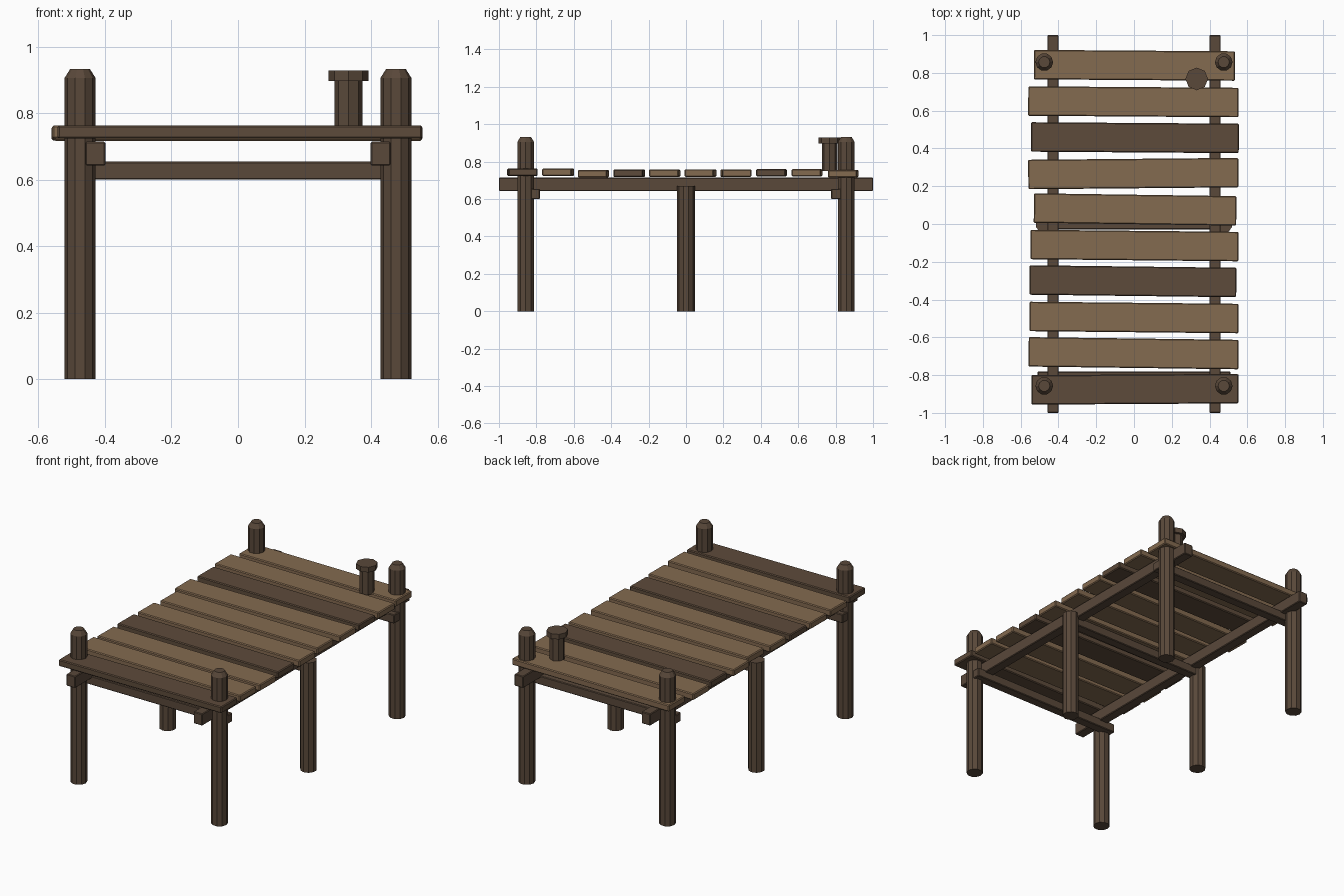
import bpy, bmesh, math
from mathutils import Matrix

if "Cube" in bpy.data.objects:
    bpy.data.objects.remove(bpy.data.objects["Cube"])


def material(name, rgb):
    m = bpy.data.materials.new(name)
    m.diffuse_color = (*rgb, 1)
    m.use_nodes = True
    m.node_tree.nodes["Principled BSDF"].inputs["Base Color"].default_value = m.diffuse_color
    return m


LIGHT = material("light_wood", (0.23, 0.145, 0.08))
DARK = material("dark_wood", (0.11, 0.07, 0.043))
FRAME = material("frame_wood", (0.10, 0.065, 0.042))


def finish(name, bm, mat, loc, rot=0):
    bmesh.ops.recalc_face_normals(bm, faces=bm.faces[:])
    me = bpy.data.meshes.new(name)
    bm.to_mesh(me)
    bm.free()
    me.materials.append(mat)
    ob = bpy.data.objects.new(name, me)
    ob.location = loc
    ob.rotation_euler.z = rot
    bpy.context.collection.objects.link(ob)
    return ob


def box(name, size, loc, mat, rot=0, bevel=0.004):
    bm = bmesh.new()
    bmesh.ops.create_cube(bm, size=1, matrix=Matrix.Diagonal((*size, 1)))
    bmesh.ops.bevel(bm, geom=bm.edges[:], offset=bevel, segments=1, affect='EDGES')
    return finish(name, bm, mat, loc, rot)


def lathe(name, profile, sides, loc, mat, rot=0):
    """Closed faceted solid from (radius, z) rings."""
    bm = bmesh.new()
    rings = []
    for r, z in profile:
        rings.append([bm.verts.new((r * math.cos(math.tau * i / sides),
                                    r * math.sin(math.tau * i / sides), z))
                      for i in range(sides)])
    for a, b in zip(rings, rings[1:]):
        for i in range(sides):
            j = (i + 1) % sides
            bm.faces.new((a[i], a[j], b[j], b[i]))
    bm.faces.new(rings[0])
    bm.faces.new(rings[-1])
    return finish(name, bm, mat, loc, rot)


# Posts: four tall chamfered corners and two short middle ones
for sx, side in ((-1, "left"), (1, "right")):
    for y, end in ((-0.857, "front"), (0.857, "back")):
        lathe(f"{end}_{side}_post", [(0.047, 0), (0.047, 0.905), (0.03, 0.932)],
              10, (sx * 0.475, y, 0), FRAME)
    lathe(f"middle_{side}_post", [(0.047, 0), (0.047, 0.67)],
          10, (sx * 0.475, 0, 0), FRAME, math.pi / 2)
    # Long beam under the planks
    box(f"{side}_stringer", (0.06, 2.0, 0.072), (sx * 0.429, 0, 0.678), FRAME)

# Cross beams tying the post pairs
for y, name in ((-0.81, "front"), (0, "middle"), (0.805, "back")):
    box(f"{name}_cross_beam", (1.02, 0.058, 0.054), (0, y, 0.627), FRAME)

# Deck planks: left x, right x, centre y, twist, centre z, material
planks = [
    (-0.53, 0.535, 0.84, -0.007, 0.736, LIGHT),
    (-0.56, 0.553, 0.647, -0.007, 0.74, LIGHT),
    (-0.545, 0.555, 0.457, -0.007, 0.74, DARK),
    (-0.56, 0.553, 0.267, 0.009, 0.738, LIGHT),
    (-0.53, 0.542, 0.077, -0.014, 0.739, LIGHT),
    (-0.548, 0.553, -0.114, -0.01, 0.738, LIGHT),
    (-0.553, 0.542, -0.303, -0.012, 0.738, DARK),
    (-0.553, 0.553, -0.495, -0.01, 0.736, LIGHT),
    (-0.558, 0.553, -0.684, -0.013, 0.743, LIGHT),
    (-0.543, 0.553, -0.875, 0.006, 0.743, DARK),
]
for i, (x0, x1, y, rot, z, mat) in enumerate(planks, 1):
    box(f"plank_{i}", (x1 - x0, 0.156, 0.04), ((x0 + x1) / 2, y, z), mat, rot, 0.005)

# Mooring bollard: stem with a wider cap
lathe("bollard_stem", [(0.042, 0.75), (0.042, 0.9)], 8, (0.332, 0.768, 0), FRAME)
lathe("bollard_cap", [(0.06, 0.897), (0.06, 0.928)], 8, (0.332, 0.768, 0), FRAME)
